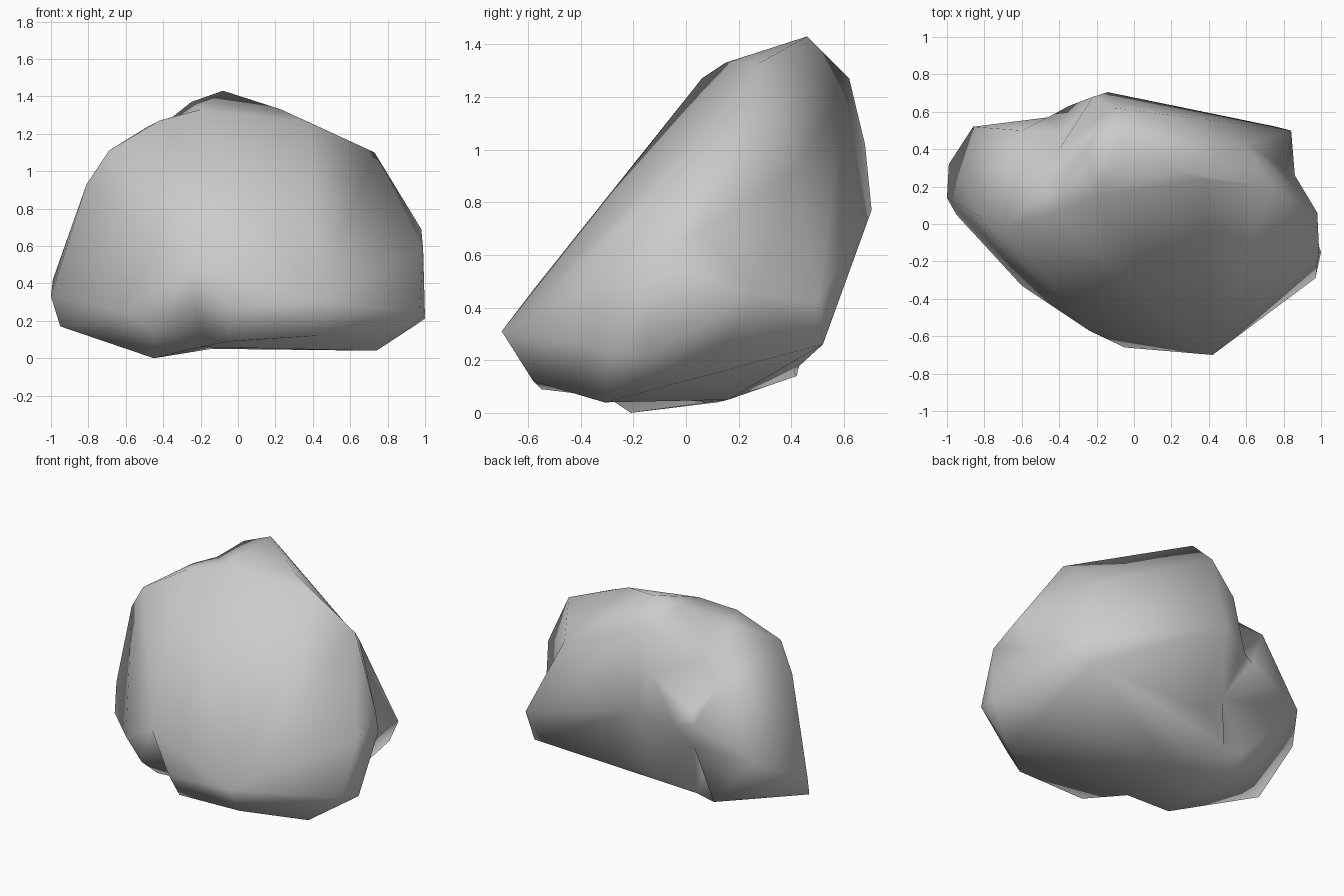
import bpy, bmesh, math
from mathutils import Vector

if "Cube" in bpy.data.objects:
    bpy.data.objects.remove(bpy.data.objects["Cube"])

# Corner points of the boulder, grouped by region
CORNERS = [
    # front foot and right side
    (.42, -.70, .31), (-.05, -.66, .26), (.42, -.58, .12), (-.05, -.55, .09),
    (.97, -.29, .24), (1.0, -.15, .21), (.99, -.15, .58), (.98, .06, .69),
    (.74, -.31, .04), (.73, .07, .14), (-.14, .16, .05),
    # crest
    (.73, .20, 1.10), (.38, .24, 1.26), (.23, .28, 1.33), (-.08, .46, 1.43),
    (-.25, .42, 1.37), (-.20, .15, 1.33),
    # back bulge and its right tip
    (-.10, .62, 1.27), (-.22, .68, 1.02), (-.14, .705, .77), (-.35, .63, .70),
    (-.37, .41, .16), (-.13, .52, .27), (.84, .50, .42), (.76, .52, .26),
    (.60, .43, .93),
    # left lobe
    (-.46, .57, .70), (-.60, .50, .98), (-.86, .52, .54), (-.42, .06, 1.27),
    (-.48, .20, 1.24), (-.69, -.02, 1.11), (-.81, .03, .93), (-1.0, .14, .33),
    (-.99, .32, .42), (-.95, .05, .17), (-.60, -.33, .25), (-.24, -.57, .48),
    (-.45, -.38, .14), (-.45, -.21, 0), (-.50, .12, .04), (-.50, .42, .14),
]
# Hollows: behind the lobe, in front of the lobe, beside the right tip
HOLLOWS = [
    (-.35, .28, 1.29), (-.40, .40, 1.05), (-.38, .48, .74), (-.35, .42, .48),
    (-.37, .34, .28), (-.22, -.42, .24), (-.20, -.30, .06), (.86, .26, .45),
]
CENTRE = Vector((-.2, .1, .6))

# Skin the points on a unit sphere, then push each one out to its place,
# so the surface can dip inward at the hollows
bm = bmesh.new()
place = {}
hollow = set()
for p in CORNERS + HOLLOWS:
    v = bm.verts.new((Vector(p) - CENTRE).normalized())
    place[v] = Vector(p)
    if p in HOLLOWS:
        hollow.add(v)
bmesh.ops.convex_hull(bm, input=bm.verts)
for v, p in place.items():
    v.co = p
bmesh.ops.recalc_face_normals(bm, faces=bm.faces)

# Flip diagonals that cut into the rock away from the hollows
for _ in range(6):
    for e in list(bm.edges):
        if not e.is_valid or hollow & set(e.verts) or e.calc_face_angle_signed() > -.05:
            continue
        f, g = e.link_faces
        a = next(v for v in f.verts if v not in e.verts)
        b = next(v for v in g.verts if v not in e.verts)
        if bm.edges.get((a, b)):
            continue
        # the new pair must still face outward from the centre
        s = [(u.co - CENTRE).dot((a.co - CENTRE).cross(b.co - CENTRE)) for u in e.verts]
        if s[0] * s[1] < -1e-4:
            bmesh.utils.edge_rotate(e, True)
bmesh.ops.recalc_face_normals(bm, faces=bm.faces)

mesh = bpy.data.meshes.new("boulder")
bm.to_mesh(mesh)
bm.free()
rock = bpy.data.objects.new("boulder", mesh)
bpy.context.collection.objects.link(rock)

# Soft shading across the facets
bpy.context.view_layer.objects.active = rock
rock.select_set(True)
bpy.ops.object.shade_smooth_by_angle(angle=math.radians(100))
